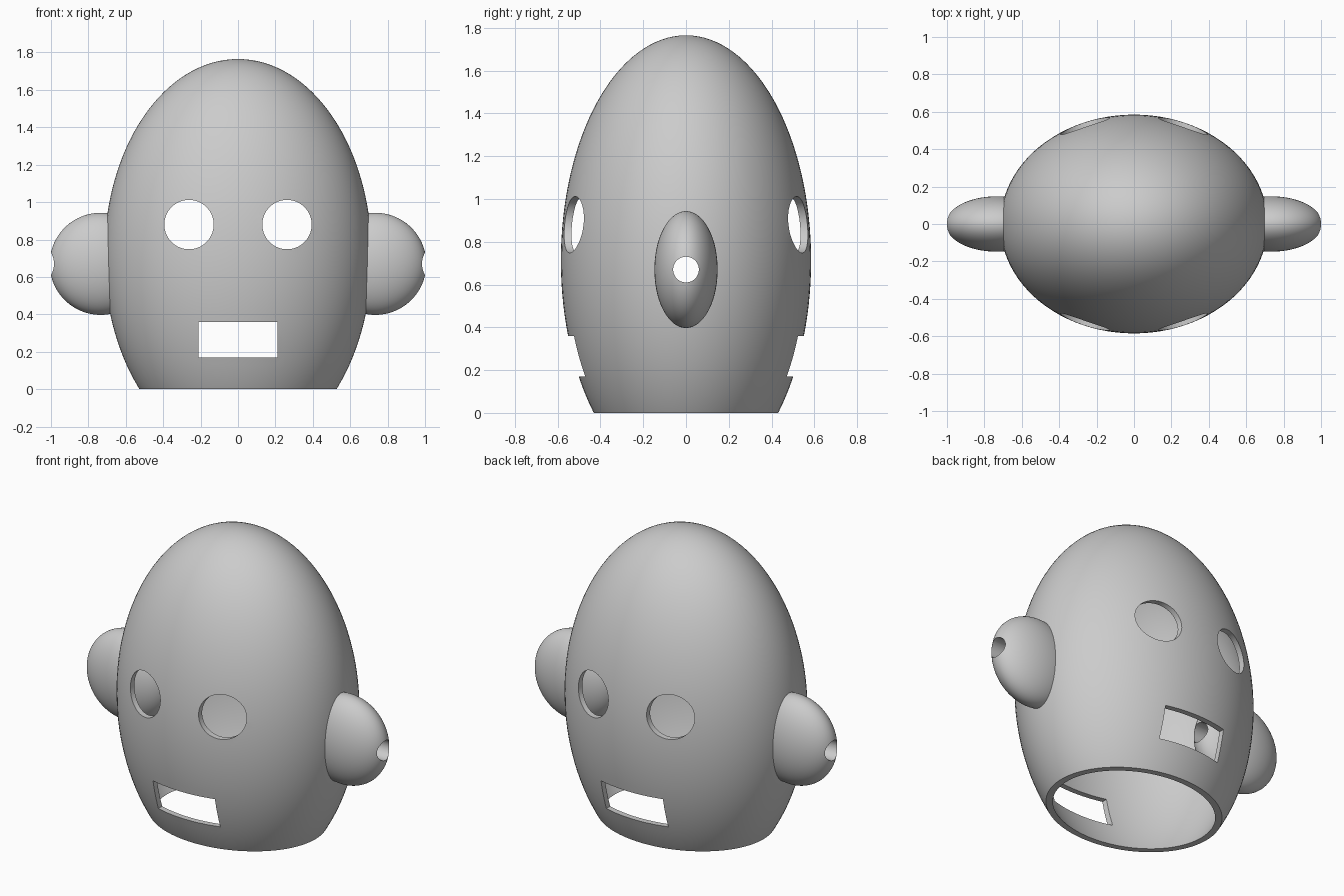
import bpy
import math

default_cube = bpy.data.objects.get("Cube")
if default_cube:
    bpy.data.objects.remove(default_cube, do_unlink=True)

CENTRE_Z = 0.712
WALL = 0.034

grey = bpy.data.materials.new("plain grey")
grey.use_nodes = True
colour = (0.6, 0.6, 0.6, 1)
grey.diffuse_color = colour
grey.node_tree.nodes["Principled BSDF"].inputs["Base Color"].default_value = colour


def finish(name):
    obj = bpy.context.object
    obj.name = name
    bpy.ops.object.transform_apply(location=False, rotation=True, scale=True)
    obj.data.materials.append(grey)
    return obj


def ellipsoid(name, location, radii, segments=96, rings=64):
    bpy.ops.mesh.primitive_uv_sphere_add(segments=segments, ring_count=rings, location=location)
    bpy.context.object.scale = radii
    return finish(name)


def box(name, location, size):
    bpy.ops.mesh.primitive_cube_add(size=1, location=location)
    bpy.context.object.scale = size
    return finish(name)


def drill(name, location, radius, rotation):
    bpy.ops.mesh.primitive_cylinder_add(vertices=64, radius=radius, depth=3,
                                        location=location, rotation=rotation)
    return finish(name)


def cut(target, cutter):
    bpy.ops.object.select_all(action='DESELECT')
    bpy.context.view_layer.objects.active = target
    target.select_set(True)
    mod = target.modifiers.new("cut", 'BOOLEAN')
    mod.operation = 'DIFFERENCE'
    mod.solver = 'EXACT'
    mod.object = cutter
    bpy.ops.object.modifier_apply(modifier=mod.name)


def smooth(obj):
    bpy.ops.object.select_all(action='DESELECT')
    bpy.context.view_layer.objects.active = obj
    obj.select_set(True)
    bpy.ops.object.shade_smooth_by_angle(angle=math.radians(30))


# Egg-shaped head and its two ears
radii = (0.715, 0.585, 1.053)
head = ellipsoid("head_shell", (0, 0, CENTRE_Z), radii)
ears = [ellipsoid(side + "_ear", (x, 0, 0.67), (0.273, 0.148, 0.273), 64, 48)
        for side, x in (("left", 0.734), ("right", -0.734))]

# Hollow, open neck, eyes and mouth run through front and back
across = (math.pi / 2, 0, 0)
sideways = (0, math.pi / 2, 0)
ear_drill = drill("ear_drill", (0, 0, 0.67), 0.06, sideways)
cutters = [
    ellipsoid("hollow", (0, 0, CENTRE_Z), [r - WALL for r in radii]),
    box("neck_cutter", (0, 0, -1), (3, 3, 2)),
    box("mouth_cutter", (0, 0, 0.265), (0.42, 3, 0.19)),
    drill("left_eye_drill", (0.262, 0, 0.88), 0.132, across),
    drill("right_eye_drill", (-0.262, 0, 0.88), 0.132, across),
    ear_drill,
]
for cutter in cutters:
    cut(head, cutter)
for ear in ears:
    cut(ear, ear_drill)

for cutter in cutters:
    bpy.data.objects.remove(cutter, do_unlink=True)
for obj in [head] + ears:
    smooth(obj)
